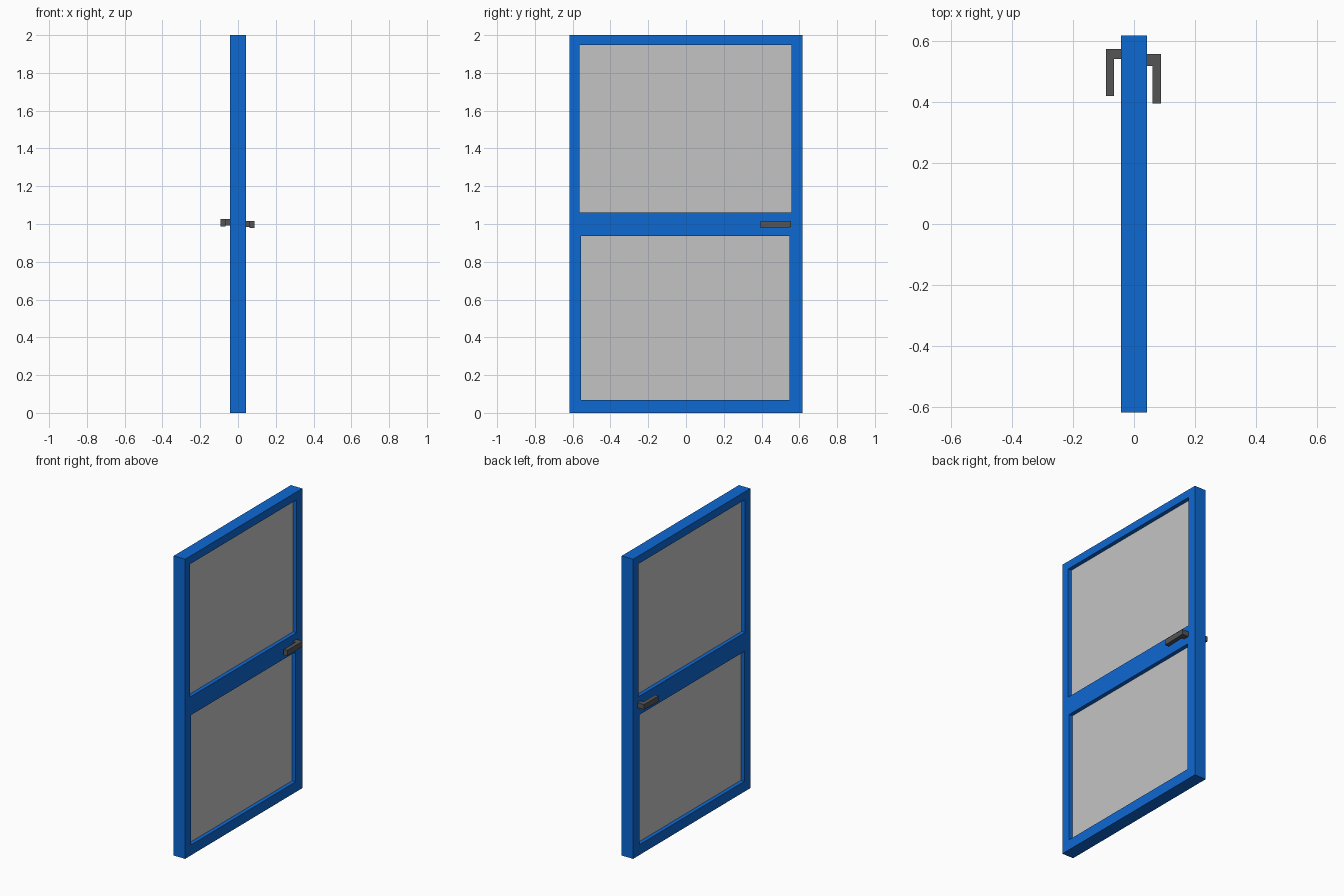
import bpy
import bmesh
from math import pi

default = bpy.data.objects.get("Cube")
if default:
    bpy.data.objects.remove(default, do_unlink=True)


def material(name, rgb):
    mat = bpy.data.materials.new(name)
    mat.use_nodes = True
    colour = (*rgb, 1)
    mat.diffuse_color = colour
    mat.node_tree.nodes["Principled BSDF"].inputs["Base Color"].default_value = colour
    return mat


def rect(u0, u1, v0, v1):
    return [(u0, v0), (u1, v0), (u1, v1), (u0, v1)]


def prism(name, outlines, half_depth, mat, location=(0, 0, 0), upright=False):
    """Extrude filled outlines; later outlines inside the first become holes."""
    curve = bpy.data.curves.new(name, "CURVE")
    curve.dimensions = "2D"
    curve.fill_mode = "BOTH"
    curve.extrude = half_depth
    for points in outlines:
        spline = curve.splines.new("POLY")
        spline.points.add(len(points) - 1)
        for point, (u, v) in zip(spline.points, points):
            point.co = (u, v, 0, 1)
        spline.use_cyclic_u = True
    obj = bpy.data.objects.new(name, curve)
    bpy.context.collection.objects.link(obj)
    obj.location = location
    if upright:  # outline lies in the y-z plane
        obj.rotation_euler = (pi / 2, 0, pi / 2)
    bpy.ops.object.select_all(action="DESELECT")
    obj.select_set(True)
    bpy.context.view_layer.objects.active = obj
    bpy.ops.object.convert(target="MESH")

    # Weld the caps to the walls
    bm = bmesh.new()
    bm.from_mesh(obj.data)
    bmesh.ops.remove_doubles(bm, verts=bm.verts, dist=0.0001)
    bmesh.ops.dissolve_degenerate(bm, edges=bm.edges, dist=0.0001)
    bmesh.ops.recalc_face_normals(bm, faces=bm.faces)
    for face in bm.faces:
        face.smooth = False
    bm.to_mesh(obj.data)
    bm.free()
    obj.data.materials.clear()
    obj.data.materials.append(mat)
    return obj


blue = material("blue paint", (0.004, 0.138, 0.65))
grey = material("pale grey panel", (0.55, 0.55, 0.55))
dark = material("dark grey metal", (0.09, 0.09, 0.09))

# Door frame with two openings
half = 0.042
openings = {
    "upper_panel": rect(-0.564, 0.559, 1.06, 1.947),
    "lower_panel": rect(-0.556, 0.549, 0.936, 0.069),
}
prism("door_frame", [rect(-0.618, 0.618, 0, 2), *openings.values()], half, blue, upright=True)

# Recessed panels
for name, outline in openings.items():
    prism(name, [outline], 0.016, grey, upright=True)


# L-shaped lever handles, one on each face
def handle(name, side, reach, grip, back, stem, tip, z):
    outline = [(half, back), (reach, back), (reach, tip), (grip, tip), (grip, stem), (half, stem)]
    outline = [(side * x, y) for x, y in outline]
    obj = prism(name, [outline], 0.017, dark, location=(0, 0, z))
    for vert in obj.data.vertices:  # the tip droops slightly
        if vert.co.y < tip + 0.01 and vert.co.z < 0:
            vert.co.z -= 0.004


handle("left_handle", 1, 0.088, 0.061, 0.557, 0.518, 0.395, 1.0)
handle("right_handle", -1, 0.092, 0.065, 0.574, 0.541, 0.420, 1.009)
